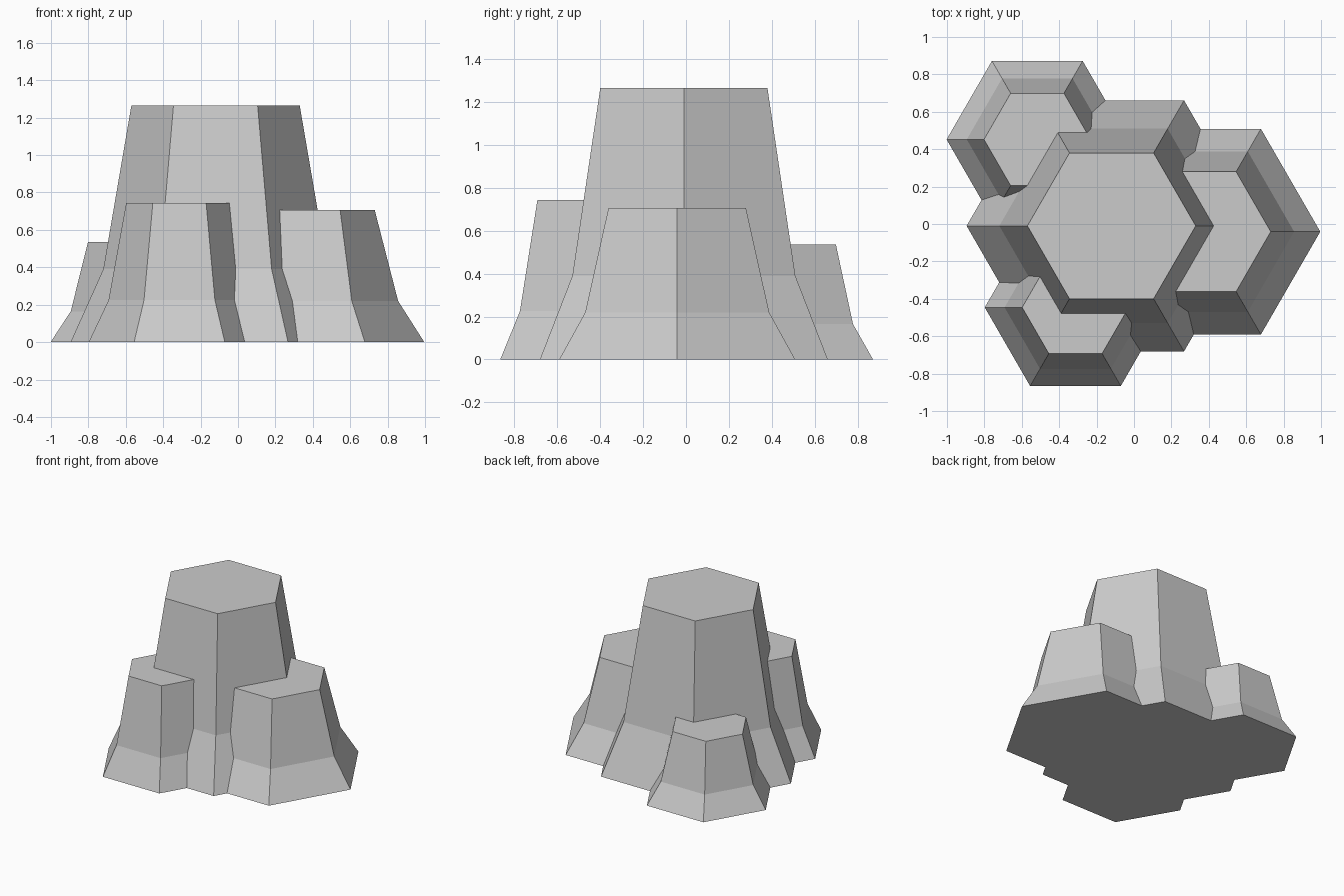
import bpy, bmesh
from math import cos, sin, pi

if "Cube" in bpy.data.objects:
    bpy.data.objects.remove(bpy.data.objects["Cube"])


def hex_column(name, cx, cy, rings):
    """Flat-sided hexagonal column; rings = (radius, height) from the ground up."""
    bm = bmesh.new()
    loops = [[bm.verts.new((cx + r * cos(i * pi / 3), cy + r * sin(i * pi / 3), z))
              for i in range(6)] for r, z in rings]
    bm.faces.new(loops[0][::-1])
    bm.faces.new(loops[-1])
    for low, high in zip(loops, loops[1:]):
        for i in range(6):
            j = (i + 1) % 6
            bm.faces.new((low[i], low[j], high[j], high[i]))
    mesh = bpy.data.meshes.new(name)
    bm.to_mesh(mesh)
    bm.free()
    obj = bpy.data.objects.new(name, mesh)
    bpy.context.collection.objects.link(obj)
    return obj


# Tall central column
rock = hex_column("basalt_columns", -0.12, -0.01, [(0.775, 0), (0.6, 0.39), (0.45, 1.265)])

# Shorter columns leaning on it
side_columns = [
    hex_column("right_column", 0.361, -0.041, [(0.635, 0), (0.495, 0.22), (0.37, 0.706)]),
    hex_column("front_column", -0.313, -0.446, [(0.485, 0), (0.379, 0.225), (0.285, 0.743)]),
    hex_column("back_column", -0.517, 0.452, [(0.485, 0), (0.377, 0.165), (0.285, 0.536)]),
]

# Fuse everything into one rock
for col in side_columns:
    mod = rock.modifiers.new("fuse_" + col.name, 'BOOLEAN')
    mod.operation = 'UNION'
    mod.solver = 'EXACT'
    mod.object = col
bpy.context.view_layer.objects.active = rock
for mod in list(rock.modifiers):
    bpy.ops.object.modifier_apply(modifier=mod.name)
for col in side_columns:
    bpy.data.objects.remove(col, do_unlink=True)
